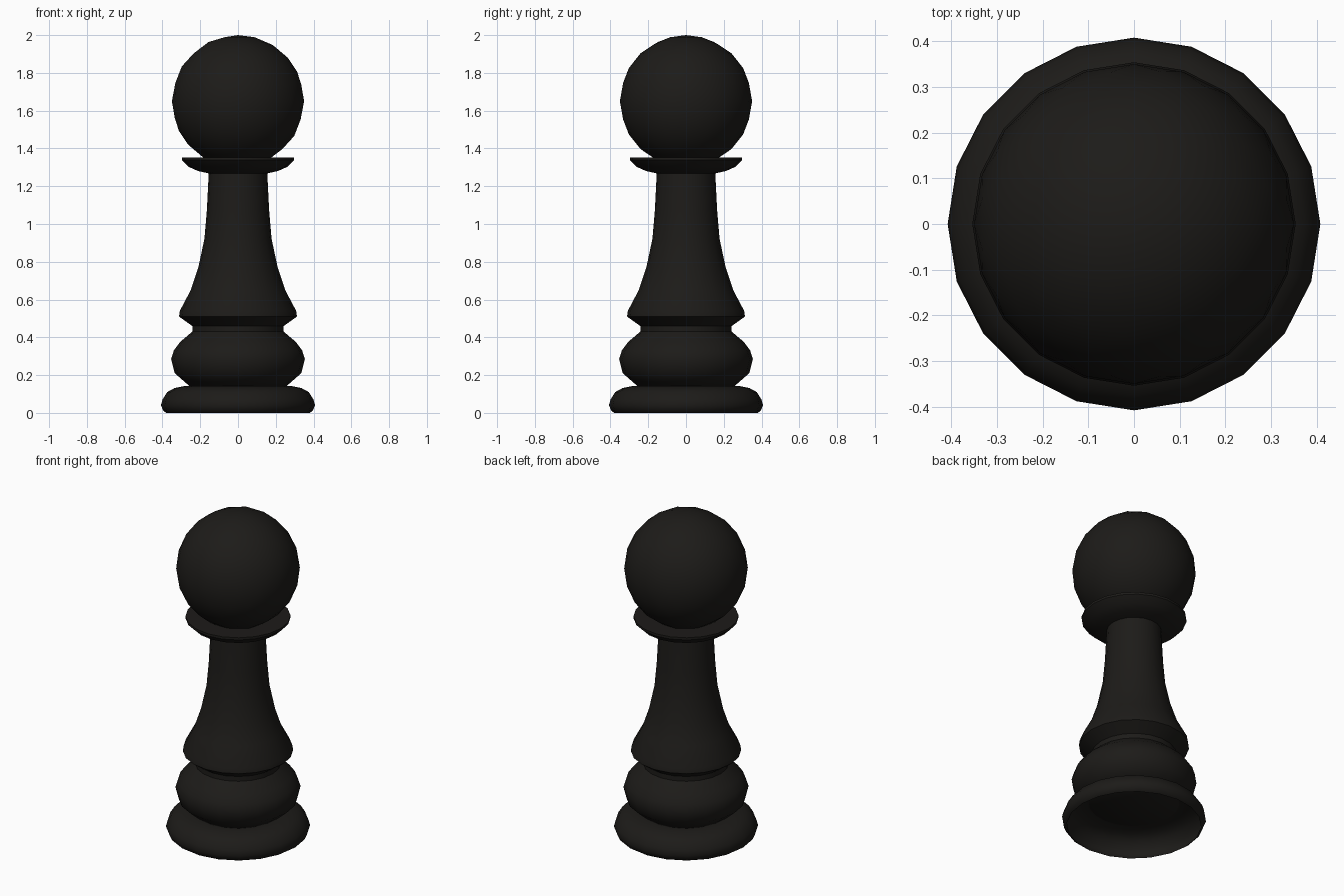
import bpy, bmesh, math

if "Cube" in bpy.data.objects:
    bpy.data.objects.remove(bpy.data.objects["Cube"])

SIDES = 20
black = bpy.data.materials.new("black")
black.diffuse_color = (0.012, 0.011, 0.0095, 1)
black.use_nodes = True
black.node_tree.nodes["Principled BSDF"].inputs["Base Color"].default_value = black.diffuse_color


def finish(ob):
    ob.data.materials.append(black)
    bpy.ops.object.select_all(action='DESELECT')
    ob.select_set(True)
    bpy.context.view_layer.objects.active = ob
    bpy.ops.object.shade_smooth_by_angle(angle=math.radians(45))


def lathe(name, profile, cap_bottom=False):
    """Spin (radius, z) points, listed bottom to top, around z."""
    bm = bmesh.new()
    rings = []
    for r, z in profile:
        rings.append([bm.verts.new((r * math.cos(2 * math.pi * i / SIDES),
                                    r * math.sin(2 * math.pi * i / SIDES), z))
                      for i in range(SIDES)])
    for a, b in zip(rings, rings[1:]):
        for i in range(SIDES):
            j = (i + 1) % SIDES
            bm.faces.new((a[i], a[j], b[j], b[i]))
    if cap_bottom:
        bm.faces.new(rings[0][::-1])
    me = bpy.data.meshes.new(name)
    bm.to_mesh(me)
    bm.free()
    ob = bpy.data.objects.new(name, me)
    bpy.context.collection.objects.link(ob)
    finish(ob)


# Foot, open underneath
lathe("base", [(0.38, 0), (0.395, 0.01), (0.408, 0.04), (0.40, 0.07),
               (0.375, 0.11), (0.335, 0.132), (0.285, 0.142), (0.255, 0.142)])

# Rounded bulge with short neck
lathe("bulge", [(0.255, 0.14), (0.335, 0.21), (0.354, 0.285), (0.34, 0.33),
                (0.307, 0.375), (0.242, 0.43), (0.242, 0.46)], cap_bottom=True)

# Flared stem
lathe("stem", [(0.242, 0.46), (0.312, 0.51), (0.308, 0.54), (0.25, 0.65),
               (0.21, 0.77), (0.178, 0.92), (0.165, 1.07), (0.155, 1.27)])

# Collar under the head
lathe("collar", [(0.155, 1.268), (0.21, 1.28), (0.26, 1.302), (0.297, 1.338),
                 (0.297, 1.352), (0.17, 1.352)])

# Ball head
bpy.ops.mesh.primitive_ico_sphere_add(subdivisions=3, radius=0.35, location=(0, 0, 1.65))
head = bpy.context.object
head.name = "head"
finish(head)
